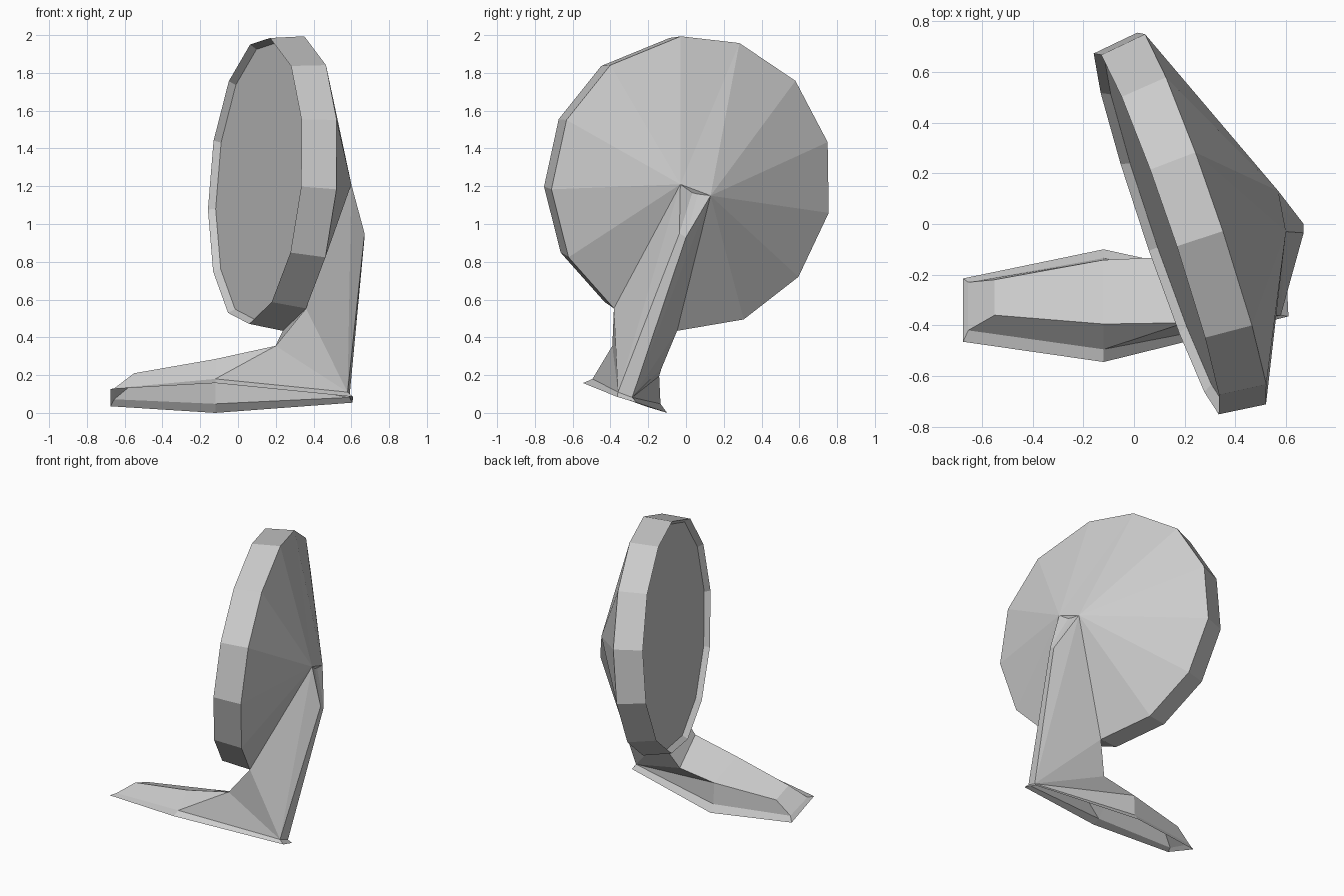
import bpy
import bmesh
from math import sin, cos, radians
from mathutils import Vector

cube = bpy.data.objects.get("Cube")
if cube:
    bpy.data.objects.remove(cube, do_unlink=True)

# One plain grey for every part
grey = bpy.data.materials.new("plain_grey")
grey.use_nodes = True
grey.diffuse_color = (0.6, 0.6, 0.6, 1)
grey.node_tree.nodes["Principled BSDF"].inputs["Base Color"].default_value = (0.6, 0.6, 0.6, 1)


def build(name, faces):
    """Make a flat-shaded object from faces given as lists of points."""
    bm = bmesh.new()
    for face in faces:
        bm.faces.new([bm.verts.new(p) for p in face])
    bmesh.ops.remove_doubles(bm, verts=bm.verts, dist=0.0005)
    bmesh.ops.recalc_face_normals(bm, faces=bm.faces)
    mesh = bpy.data.meshes.new(name)
    bm.to_mesh(mesh)
    bm.free()
    mesh.materials.append(grey)
    obj = bpy.data.objects.new(name, mesh)
    bpy.context.scene.collection.objects.link(obj)
    return obj


def band(a, b):
    """Quads between two closed rings."""
    n = len(a)
    return [[a[i], a[(i + 1) % n], b[(i + 1) % n], b[i]] for i in range(n)]


# Mirror head: a tilted thirteen-sided drum
SIDES = 13
axis = Vector((1, 0.34, -0.077)).normalized()
centre = Vector((0.271, 0.031, 1.215))
across = axis.cross((0, 0, 1)).normalized() * -1
up = across.cross(axis) * -1
up = up if up.z > 0 else -up


def ring(radius, depth):
    points = []
    for k in range(SIDES):
        angle = radians(18.4 + 27.7 * k if k < SIDES - 1 else -6)
        points.append(centre - axis * depth
                      + (across * sin(angle) + up * cos(angle)) * radius)
    return points


rim = ring(0.785, 0)
front = ring(0.762, 0.19)
recess = ring(0.738, 0.155)

# Ridge points where the arm runs over the back of the head
top, rim_back, rim_front = rim[0], rim[6], rim[7]
peak_front = Vector((0.60, -0.03, 1.21))
peak_back = Vector((0.57, 0.13, 1.15))
elbow_front = Vector((0.67, -0.035, 0.95))
elbow_back = Vector((0.67, 0.0, 0.93))

# Foot: flared lower edge, inner edge and top, listed around the outline
hem = [Vector(p) for p in (
    (-0.675, -0.215, 0.035), (-0.12, -0.10, 0), (0.605, -0.26, 0.054),
    (0.61, -0.365, 0.085), (-0.12, -0.545, 0.158), (-0.675, -0.465, 0.126))]
sill = [Vector(p) for p in (
    (-0.655, -0.23, 0.072), (-0.12, -0.135, 0.048), (0.59, -0.285, 0.082),
    (0.58, -0.36, 0.11), (-0.12, -0.495, 0.18), (-0.655, -0.42, 0.13))]
tip_back, tip_front = Vector((-0.55, -0.22, 0.16)), Vector((-0.55, -0.36, 0.21))
mid_back, mid_front = Vector((-0.12, -0.142, 0.195)), Vector((-0.12, -0.395, 0.285))
neck_back, neck_front = Vector((0.14, -0.13, 0.235)), Vector((0.20, -0.39, 0.355))

# Faceted cone behind the head, split by the arm
cone = [[rim[k], rim[k + 1], peak_back] for k in range(6)]
cone += [[rim[k], rim[(k + 1) % SIDES], peak_front] for k in range(7, SIDES)]
build("mirror_housing", band(front, rim) + band(recess, front) + cone
      + [[top, peak_front, peak_back], [rim_back, rim_front, peak_front, peak_back]])
glass = build("mirror_glass", [recess])
if glass.data.polygons[0].normal.dot(axis) > 0:
    glass.data.flip_normals()

# Arm and foot as one open-bottomed shell
s1, s2, s3, s4, s5, s6 = sill
shell = band(hem, sill)
shell += [
    [s6, s1, tip_back, tip_front],
    [s1, s2, mid_back, tip_back],
    [s5, s6, tip_front, mid_front],
    [tip_back, mid_back, mid_front, tip_front],
    [mid_back, neck_back, neck_front, mid_front],
    [mid_front, neck_front, s5],
    [neck_back, rim_back, rim_front, neck_front],
    [s3, s4, elbow_front, elbow_back],
    [top, peak_front, elbow_front],
    [top, elbow_front, elbow_back],
    [top, elbow_back, peak_back],
]
front_side = [s5, neck_front, rim_front, peak_front, elbow_front]
shell += [[s4, a, b] for a, b in zip(front_side, front_side[1:])]
back_side = [s2, mid_back, neck_back, rim_back, peak_back, elbow_back]
shell += [[s3, a, b] for a, b in zip(back_side, back_side[1:])]
build("mirror_arm", shell)
